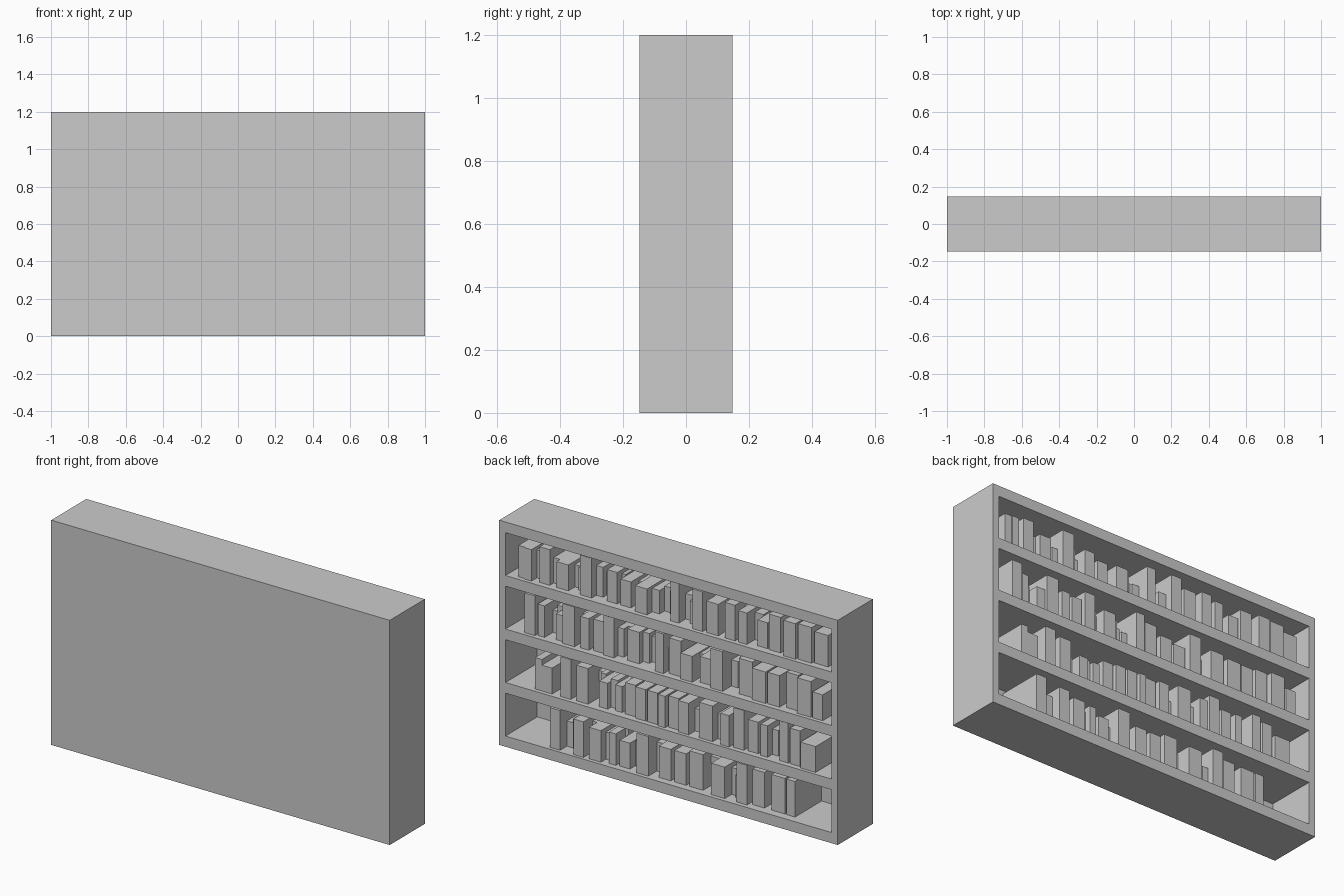
import bpy
import bmesh
import random
from mathutils import Matrix, Vector

random.seed(7)

old = bpy.data.objects.get("Cube")
if old:
    bpy.data.objects.remove(old, do_unlink=True)

# Overall sizes of the bookcase; the open side faces +y
WIDTH, DEPTH, HEIGHT = 2.0, 0.296, 1.2
SIDE, BOARD, BACK = 0.037, 0.057, 0.028
SHELVES = 4
OPENING = (HEIGHT - BOARD * (SHELVES + 1)) / SHELVES
INNER_LEFT = WIDTH / 2 - SIDE
OPEN_Y = DEPTH / 2
BACK_Y = -DEPTH / 2 + BACK

# Single plain finish
grey = bpy.data.materials.new("plain_grey")
grey.use_nodes = True
colour = (0.6, 0.6, 0.6, 1)
grey.diffuse_color = colour
grey.node_tree.nodes["Principled BSDF"].inputs["Base Color"].default_value = colour


def add_box(bm, low, high):
    """Add a box between two opposite corners."""
    low, high = Vector(low), Vector(high)
    size = high - low
    matrix = Matrix.Translation((low + high) / 2) @ Matrix.Diagonal((*size, 1))
    bmesh.ops.create_cube(bm, size=1, matrix=matrix)


def finish(name, bm):
    mesh = bpy.data.meshes.new(name)
    bm.to_mesh(mesh)
    bm.free()
    mesh.materials.append(grey)
    obj = bpy.data.objects.new(name, mesh)
    bpy.context.collection.objects.link(obj)
    return obj


def box_object(name, low, high):
    bm = bmesh.new()
    add_box(bm, low, high)
    return finish(name, bm)


def shelf_floor(row):
    """Height of the floor of a shelf, counted from the top."""
    return HEIGHT - (row + 1) * (BOARD + OPENING)


# Carcass: back panel, two sides and the boards
box_object("back_panel", (-WIDTH / 2, -DEPTH / 2, 0), (WIDTH / 2, BACK_Y, HEIGHT))
box_object("left_side", (INNER_LEFT, BACK_Y, 0), (WIDTH / 2, OPEN_Y, HEIGHT))
box_object("right_side", (-WIDTH / 2, BACK_Y, 0), (-INNER_LEFT, OPEN_Y, HEIGHT))
for level in range(SHELVES + 1):
    z = level * (BOARD + OPENING)
    box_object(f"board_{level}", (-INNER_LEFT, BACK_Y, z), (INNER_LEFT, OPEN_Y, z + BOARD))

# Book heights
tall, high, mid, low = 0.212, 0.19, 0.168, 0.138


def add_book(bm, row, start, width, height, inset):
    """Stand one book on a shelf, start measured from the left inner wall."""
    x = INNER_LEFT - start
    z = shelf_floor(row)
    add_box(bm, (x - width, BACK_Y, z), (x, OPEN_Y - inset, z + height))


def fill_shelf(row, books):
    """Place the main books, then fill the gaps with thin recessed ones."""
    bm = bmesh.new()
    cursor = books[0][0] / 100
    for start, width, height in books:
        start, width = start / 100, width / 100
        gap = start - cursor
        if gap > 0.012:
            count = max(1, round(gap / 0.04))
            for i in range(count):
                add_book(bm, row, cursor + gap * i / count, gap / count,
                         random.uniform(low - 0.02, mid), random.uniform(0.06, 0.12))
        add_book(bm, row, start, width, height, random.uniform(0.015, 0.045))
        cursor = start + width
    finish(f"books_row_{row}", bm)


# Books on each shelf, from the top: start, width (hundredths) and height
fill_shelf(0, [
    (6, 4, mid), (10, 4, mid), (18, 6, high), (28, 7, low), (42, 7, tall),
    (57, 6, mid), (65, 6, low), (75, 7, low), (95, 5, tall), (109, 6, tall),
    (117, 7, mid), (128, 6, high), (136, 5, mid), (146, 6, low),
    (153, 7, high), (163, 7, high), (171, 8, high), (180, 8, mid)])
fill_shelf(1, [
    (10, 6, tall), (17, 4, mid), (27, 5, low), (32, 7, tall), (42, 5, mid),
    (49, 6, mid), (56, 6, tall), (69, 7, mid), (87, 5, tall), (94, 7, high),
    (102, 7, low), (112, 7, low), (120, 7, tall), (135, 8, high),
    (144, 8, mid), (153, 7, mid), (163, 7, high), (171, 8, high), (180, 6, low)])
fill_shelf(2, [
    (16, 4, mid), (20, 6, low), (31, 6, tall), (40, 7, high), (53, 5, low),
    (62, 4, low), (68, 6, mid), (75, 6, mid), (82, 6, mid), (89, 4, mid),
    (94, 6, mid), (101, 6, mid), (113, 8, high), (126, 5, mid),
    (133, 6, tall), (141, 6, mid), (149, 4, mid), (160, 5, tall),
    (166, 6, high), (173, 9, low)])
fill_shelf(3, [
    (25, 6, tall), (39, 6, high), (48, 7, mid), (59, 4, mid), (65, 6, low),
    (76, 7, tall), (88, 7, mid), (97, 7, mid), (106, 8, high), (120, 8, mid),
    (135, 6, tall), (143, 7, high), (154, 8, high), (163, 5, high)])
